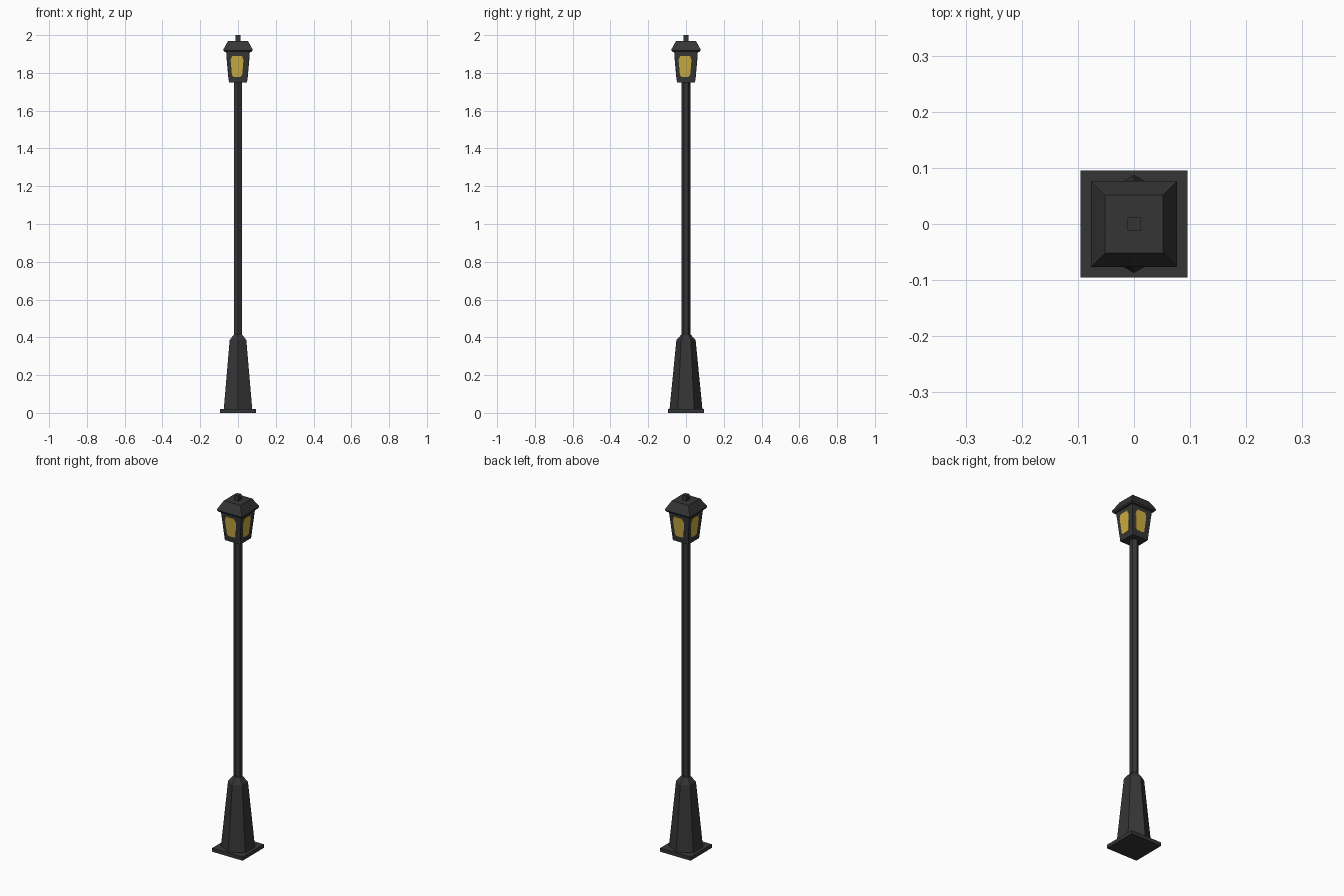
import bpy, bmesh, math
from mathutils import Matrix

if "Cube" in bpy.data.objects:
    bpy.data.objects.remove(bpy.data.objects["Cube"])


def material(name, colour):
    m = bpy.data.materials.new(name)
    m.diffuse_color = (*colour, 1)
    m.use_nodes = True
    m.node_tree.nodes["Principled BSDF"].inputs["Base Color"].default_value = m.diffuse_color
    return m


iron = material("dark iron", (0.036, 0.036, 0.036))
glow = material("warm glass", (0.60, 0.42, 0.055))


def finish(name, bm, mat):
    bmesh.ops.recalc_face_normals(bm, faces=bm.faces)
    me = bpy.data.meshes.new(name)
    bm.to_mesh(me)
    bm.free()
    me.materials.append(mat)
    ob = bpy.data.objects.new(name, me)
    bpy.context.collection.objects.link(ob)
    return ob


def loft(name, sides, profile, mat=iron):
    """Stack n-sided rings (radius, z). For 4 sides the radius is the half width."""
    bm = bmesh.new()
    start = math.pi / 4 if sides == 4 else math.pi / 2
    k = math.sqrt(2) if sides == 4 else 1
    rings = []
    for r, z in profile:
        angles = [start + 2 * math.pi * i / sides for i in range(sides)]
        rings.append([bm.verts.new((k * r * math.cos(a), k * r * math.sin(a), z)) for a in angles])
    for lo, hi in zip(rings, rings[1:]):
        for i in range(sides):
            j = (i + 1) % sides
            bm.faces.new((lo[i], lo[j], hi[j], hi[i]))
    bm.faces.new(rings[0])
    bm.faces.new(rings[-1])
    return finish(name, bm, mat)


# Foot plate, six-sided pedestal and pole
loft("foot_plate", 4, [(0.095, 0), (0.095, 0.02)])
loft("pedestal", 6, [(0.087, 0.02), (0.051, 0.385), (0.023, 0.417)])
loft("pole", 6, [(0.023, 0.41), (0.023, 1.75)])

# Lantern body, roof and finial
Z0, Z1, W0, W1 = 1.748, 1.915, 0.048, 0.063
loft("lantern_body", 4, [(W0, Z0), (W1, Z1)])
loft("lantern_roof", 4, [(0.072, 1.911), (0.077, 1.918), (0.077, 1.925), (0.052, 1.97)])
loft("finial", 4, [(0.012, 1.965), (0.012, 2.0)])

# Glowing panes lying on the four sloping lantern sides
outline = [(-0.024, 1.779), (0.014, 1.779), (0.022, 1.788), (0.029, 1.868),
           (0.021, 1.890), (-0.031, 1.890), (-0.039, 1.868), (-0.032, 1.788)]
for n, side in enumerate(("front", "right", "back", "left")):
    bm = bmesh.new()
    verts = []
    for x, z in outline:
        depth = W0 + (W1 - W0) * (z - Z0) / (Z1 - Z0) + 0.001
        verts.append(bm.verts.new((x, -depth, z)))
    pane = bm.faces.new(verts)
    # give the pane a shallow body reaching into the lantern side
    ext = bmesh.ops.extrude_face_region(bm, geom=[pane], use_keep_orig=True)
    for v in ext["geom"]:
        if isinstance(v, bmesh.types.BMVert):
            v.co.y += 0.003
    bm.transform(Matrix.Rotation(n * math.pi / 2, 4, 'Z'))
    finish(side + "_pane", bm, glow)
